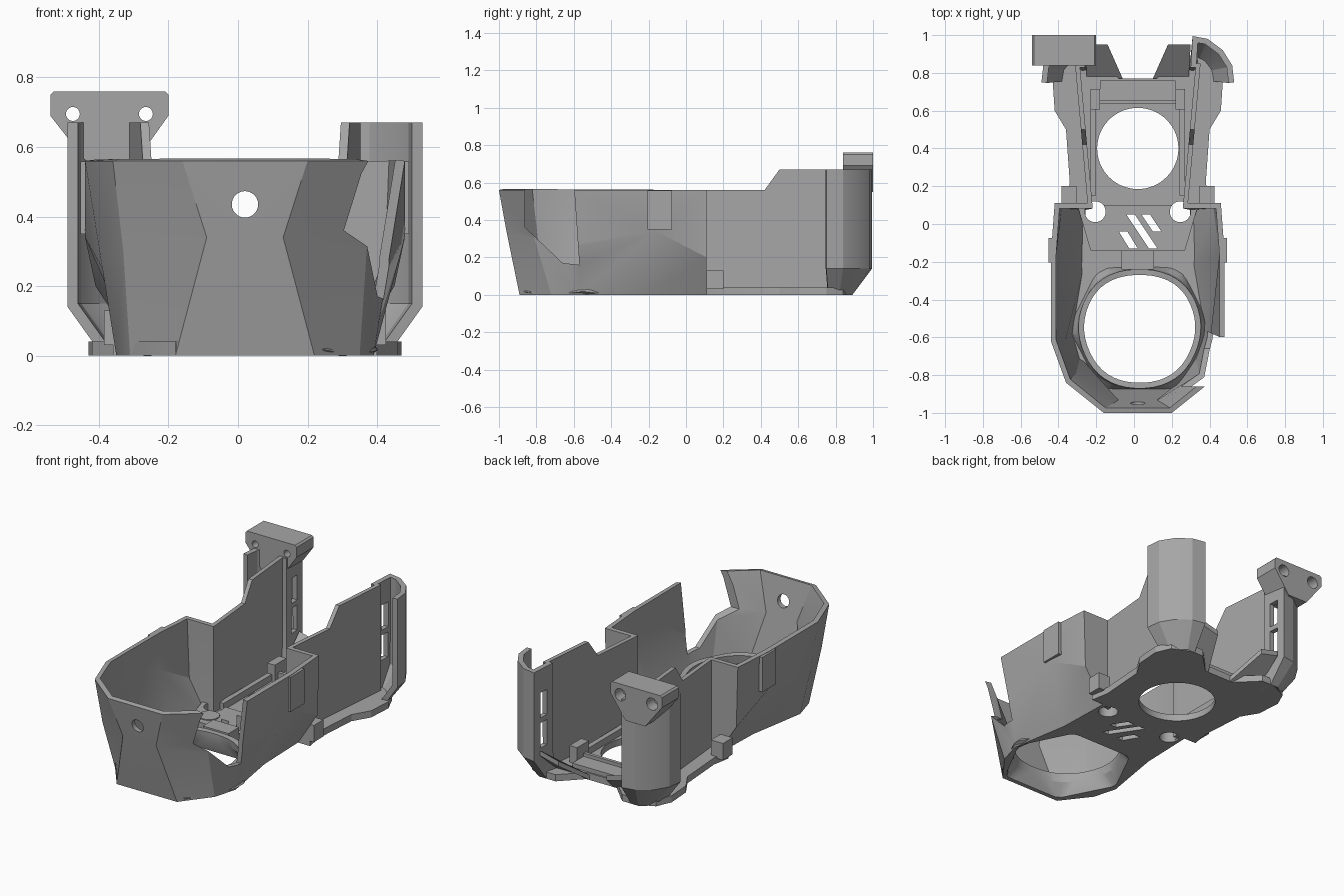
import bpy, bmesh, math
from mathutils import Vector

if "Cube" in bpy.data.objects:
    bpy.data.objects.remove(bpy.data.objects["Cube"])

CX = 0.02  # the body's mirror plane
grey = bpy.data.materials.new("plastic_grey")
grey.use_nodes = True
grey.diffuse_color = (0.38, 0.38, 0.38, 1)
grey.node_tree.nodes["Principled BSDF"].inputs["Base Color"].default_value = (0.38, 0.38, 0.38, 1)
parts = []


def make(name, verts, faces, fix=True):
    bm = bmesh.new()
    vs = [bm.verts.new(v) for v in verts]
    for f in faces:
        bm.faces.new([vs[i] for i in f])
    if fix:
        bmesh.ops.recalc_face_normals(bm, faces=bm.faces)
    me = bpy.data.meshes.new(name)
    bm.to_mesh(me)
    bm.free()
    me.materials.append(grey)
    ob = bpy.data.objects.new(name, me)
    bpy.context.collection.objects.link(ob)
    parts.append(ob)
    return ob


def bridge(name, ends):
    """Solid between two matching loops."""
    n = len(ends[0])
    faces = [tuple(range(n)), tuple(range(n, 2 * n))]
    faces += [(i, (i + 1) % n, n + (i + 1) % n, n + i) for i in range(n)]
    return make(name, ends[0] + ends[1], faces)


def prism(name, pts, z0, z1):
    return bridge(name, [[(x + CX, y, z) for x, y in pts] for z in (z0, z1)])


def box(name, x, y, sx, sy, z0, z1):
    a, b = sx / 2, sy / 2
    return prism(name, [(x - a, y - b), (x + a, y - b), (x + a, y + b), (x - a, y + b)], z0, z1)


def circle(x, y, r, n=40):
    return [(x + r * math.cos(i * math.tau / n), y + r * math.sin(i * math.tau / n)) for i in range(n)]


def rod_y(name, x, z, r, y0, y1):
    return bridge(name, [[(p, y, q) for p, q in circle(x, z, r, 28)] for y in (y0, y1)])


def shell(name, rows, thick, closed=False, offset=-1):
    """Thin wall lofted through rows of points running anticlockwise."""
    n = len(rows[0])
    faces = []
    for r in range(len(rows) - 1):
        for j in range(n if closed else n - 1):
            k = (j + 1) % n
            faces.append((r * n + j, r * n + k, r * n + n + k, r * n + n + j))
    ob = make(name, [(x + CX, y, z) for row in rows for x, y, z in row], faces, False)
    m = ob.modifiers.new("wall", "SOLIDIFY")
    m.thickness, m.offset, m.use_even_offset = thick, offset, True
    return ob


def cut(targets, tool):
    parts.remove(tool)
    tool.hide_render = True
    tool.display_type = "WIRE"
    cutters.append(tool)
    for t in targets:
        m = t.modifiers.new("cut", "BOOLEAN")
        m.operation, m.solver, m.object = "DIFFERENCE", "EXACT", tool


def both(half):
    """Right half outline from front to back, completed on the left."""
    return [(-p[0], *p[1:]) for p in reversed(half)] + list(half)


def rounded_hex(scale, ratio):
    pts = [(0.18, -0.29), (0.33, 0), (0.19, 0.28), (-0.19, 0.28), (-0.33, 0), (-0.18, -0.29)]
    for _ in range(3):
        new = []
        for a, b in zip(pts, pts[1:] + pts[:1]):
            a, b = Vector(a), Vector(b)
            new += [tuple(a.lerp(b, ratio)), tuple(b.lerp(a, ratio))]
        pts = new
    return [(x * scale + 0.01, y * scale - 0.55) for x, y in pts]


cutters = []

# Faceted front bowl
top = [(.18, -1, .56), (.38, -.84, .56), (.46, -.62, .56), (.46, -.16, .56), (.44, .11, .56), (.24, .11, .56)]
mid = [(.11, -.96, .34), (.35, -.81, .3), (.41, -.62, .25), (.46, -.16, .34), (.43, .11, .2), (.24, .11, .2)]
low = [(.2, -.89, 0), (.33, -.72, 0), (.37, -.58, 0), (.31, -.22, 0), (.3, .11, 0), (.24, .11, 0)]
bowl = shell("front_bowl", [both(low), both(mid), both(top)], 0.028)
cut([bowl], rod_y("front_hole_cutter", CX, 0.435, 0.038, -1.1, -0.8))
notch = [(-.86, .6), (-.86, .36), (-.66, .17), (-.57, .16), (-.6, .6)]
cut([bowl], bridge("side_notch_cutter", [[(x, y, z) for y, z in notch] for x in (0.22, 0.7)]))

# Floor plate and raised deck
back = [(.3, .11), (.38, .11), (.36, .22), (.38, .5), (.44, .6), (.45, .75), (.41, .84), (.3, .89), (.22, .89), (.1, .77)]
floor = prism("floor", both([(x, y) for x, y, z in low[:4]] + back), 0, 0.04)
deck = prism("deck", both([(.25, -.14), (.32, .1)]), 0.035, 0.09)
cut([floor], prism("front_opening_cutter", rounded_hex(1.08, 0.06), -0.1, 0.2))
cut([floor], prism("round_opening_cutter", circle(0, 0.4, 0.215, 64), -0.1, 0.2))
for s in (-1, 1):
    cut([floor, deck], prism("screw_hole_cutter", circle(s * 0.225, 0.065, 0.055), -0.1, 0.2))
    prism("deck_boss", circle(s * 0.18, -0.045, 0.058), 0.05, 0.095)
for x0, y0, x1, y1 in ((-.1, -.04, -.045, -.13), (-.06, .05, .06, -.13), (.02, .05, .08, -.04)):
    slot = [(x0, y0), (x1, y1), (x1 + .045, y1), (x0 + .045, y0)]
    cut([floor, deck], prism("vent_slot_cutter", slot, -0.1, 0.2))

# Tapered collar around the front opening
collar = [[(x, y, z) for x, y in rounded_hex(s, r)] for s, r, z in ((1.08, .06, 0), (1.0, .2, .07), (1.0, .25, .12))]
shell("opening_collar", collar, 0.03, True, 1)
box("collar_tab", 0, -0.19, 0.17, 0.1, 0.03, 0.13)

# Rear parts on both sides
plan = [(.51, .75), (.5, .84), (.45, .92), (.37, .98), (.29, .995), (.28, .83)]
foot = [(.41, .76), (.4, .82), (.36, .87), (.33, .89), (.28, .89), (.26, .81)]
wall = [(.1, .02), (.85, .02), (.85, .67), (.5, .67), (.42, .56), (.1, .56)]
for s, side in ((-1, "right"), (1, "left")):
    # Thin upright wall, stepped up toward the back
    ends = [[(CX + s * (.24 + (y - .1) * .09 + t), y, z) for y, z in wall] for t in (0, 0.025)]
    bridge(side + "_rear_wall", ends)

    # Curved corner post with a tapered foot
    rows = []
    for pts, z in ((foot, 0), (plan, .14), (plan, .42), (plan, .67)):
        row = [(s * x, y, z) for x, y in pts]
        rows.append(row if s > 0 else row[::-1])
    post = shell(side + "_corner_post", rows, 0.03)
    for z in (.2, .38):
        cut([post], box("post_slot_cutter", s * .28, .91, .1, .06, z, z + .15))

    # Sloped brace between the floor and the post
    brace = [(.28, .95, .19), (.16, .95, .16), (.08, .77, .03), (.27, .77, .03)]
    bridge(side + "_brace", [[(CX + s * x, y, z + d) for x, y, z in brace] for d in (0, -.03)])

    # Small blocks
    box(side + "_ledge_block", s * .365, .155, .08, .09, .03, .13)
    box(side + "_wall_bump", s * .455, -.14, .035, .13, .35, .558)
    box(side + "_guide", s * .225, .66, .05, .11, .03, .14)
    box(side + "_rail", s * .235, .4, .03, .5, .03, .08)

box("rear_crossbar", 0, .7, .4, .12, .03, .065)
box("rear_lip", 0, .645, .4, .02, .03, .085)

# Wedge-shaped mount with two screw holes on the tall post
outline = [(-.54, .75), (-.53, .76), (-.21, .76), (-.2, .75), (-.2, .69), (-.3, .55), (-.43, .55), (-.54, .69)]
mount = bridge("tall_post_mount", [[(x, y, z) for x, z in outline] for y in (0.84, 1.0)])
for x in (-.475, -.265):
    cut([mount], rod_y("counterbore_cutter", x, .695, .036, .93, 1.1))
    cut([mount], rod_y("screw_cutter", x, .695, .02, .7, 1.1))

# Apply modifiers, drop cutters and shade
bpy.context.view_layer.update()
deps = bpy.context.evaluated_depsgraph_get()
baked = [bpy.data.meshes.new_from_object(ob.evaluated_get(deps)) for ob in parts]
for ob, me in zip(parts, baked):
    ob.modifiers.clear()
    ob.data = me
for c in cutters:
    bpy.data.objects.remove(c)
bpy.ops.object.select_all(action="DESELECT")
for ob in parts:
    ob.select_set(True)
bpy.context.view_layer.objects.active = parts[0]
bpy.ops.object.shade_smooth_by_angle(angle=math.radians(22))
